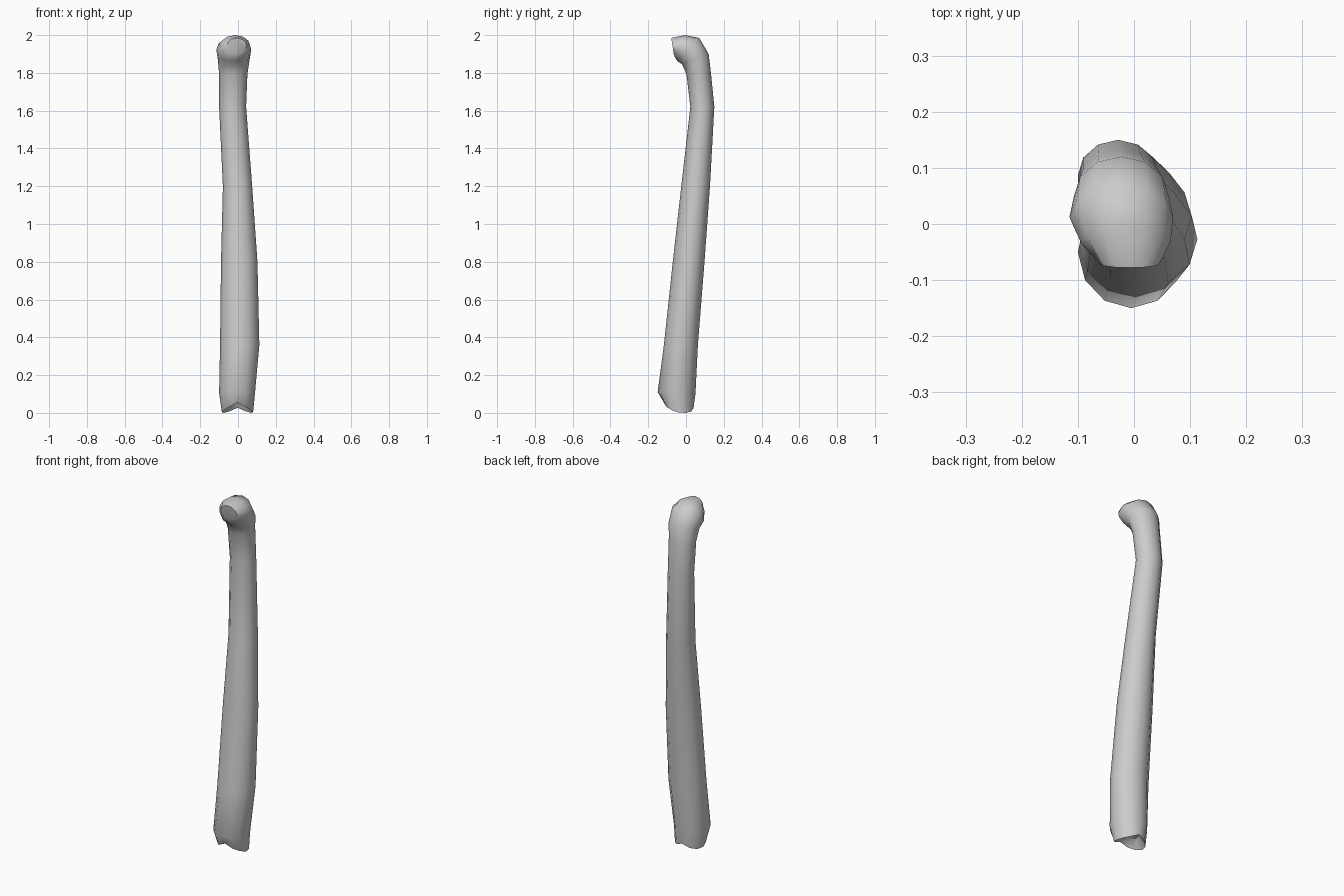
import bpy, bmesh
from math import cos, sin, pi

if "Cube" in bpy.data.objects:
    bpy.data.objects.remove(bpy.data.objects["Cube"])

SIDES = 12

# Sections: front point (y, z), back point (y, z), x min, x max, side sag in z
sections = [
    ((-0.085, 0.06), (0.015, 0.06), -0.05, 0.05, 0.0),    # recess floor
    ((-0.115, 0.055), (0.04, 0.025), -0.085, 0.08, -0.04),  # bottom rim
    ((-0.15, 0.11), (0.05, 0.10), -0.10, 0.09, 0.0),
    ((-0.117, 0.36), (0.063, 0.36), -0.095, 0.113, 0.0),
    ((-0.07, 0.80), (0.098, 0.80), -0.09, 0.103, 0.0),
    ((-0.025, 1.20), (0.127, 1.20), -0.08, 0.075, 0.0),
    ((0.023, 1.62), (0.15, 1.62), -0.10, 0.043, 0.0),
    ((0.003, 1.79), (0.132, 1.80), -0.10, 0.05, 0.0),
    ((-0.02, 1.845), (0.12, 1.90), -0.107, 0.062, 0.0),
    ((-0.045, 1.862), (0.07, 1.985), -0.115, 0.07, 0.0),   # head bends forward
    ((-0.06, 1.885), (-0.005, 2.0), -0.095, 0.065, 0.0),
    ((-0.065, 1.90), (-0.078, 1.985), -0.06, 0.045, 0.0),  # head front
]


def add_ring(bm, front, back, x0, x1, sag):
    ring = []
    for i in range(SIDES):
        a = 2 * pi * i / SIDES
        t = 0.5 + 0.5 * sin(a)
        x = (x0 + x1) / 2 + cos(a) * (x1 - x0) / 2
        y = front[0] + (back[0] - front[0]) * t
        z = front[1] + (back[1] - front[1]) * t + sag * abs(cos(a))
        ring.append(bm.verts.new((x, y, z)))
    return ring


# Loft the shaft and the bent head
bm = bmesh.new()
rings = [add_ring(bm, *s) for s in sections]
for lo, hi in zip(rings, rings[1:]):
    for i in range(SIDES):
        j = (i + 1) % SIDES
        bm.faces.new((lo[i], lo[j], hi[j], hi[i]))
bm.faces.new(rings[0][::-1])
bm.faces.new(rings[-1])
bmesh.ops.recalc_face_normals(bm, faces=bm.faces[:])

# Rest on the ground
low = min(v.co.z for v in bm.verts)
for v in bm.verts:
    if v.co.z < 0.05:
        v.co.z -= low if v.co.z < 0.03 else 0

mesh = bpy.data.meshes.new("bone_shaft")
bm.to_mesh(mesh)
bm.free()
shaft = bpy.data.objects.new("bone_shaft", mesh)
bpy.context.collection.objects.link(shaft)
bpy.context.view_layer.objects.active = shaft
shaft.select_set(True)
bpy.ops.object.shade_smooth_by_angle(angle=0.9)
